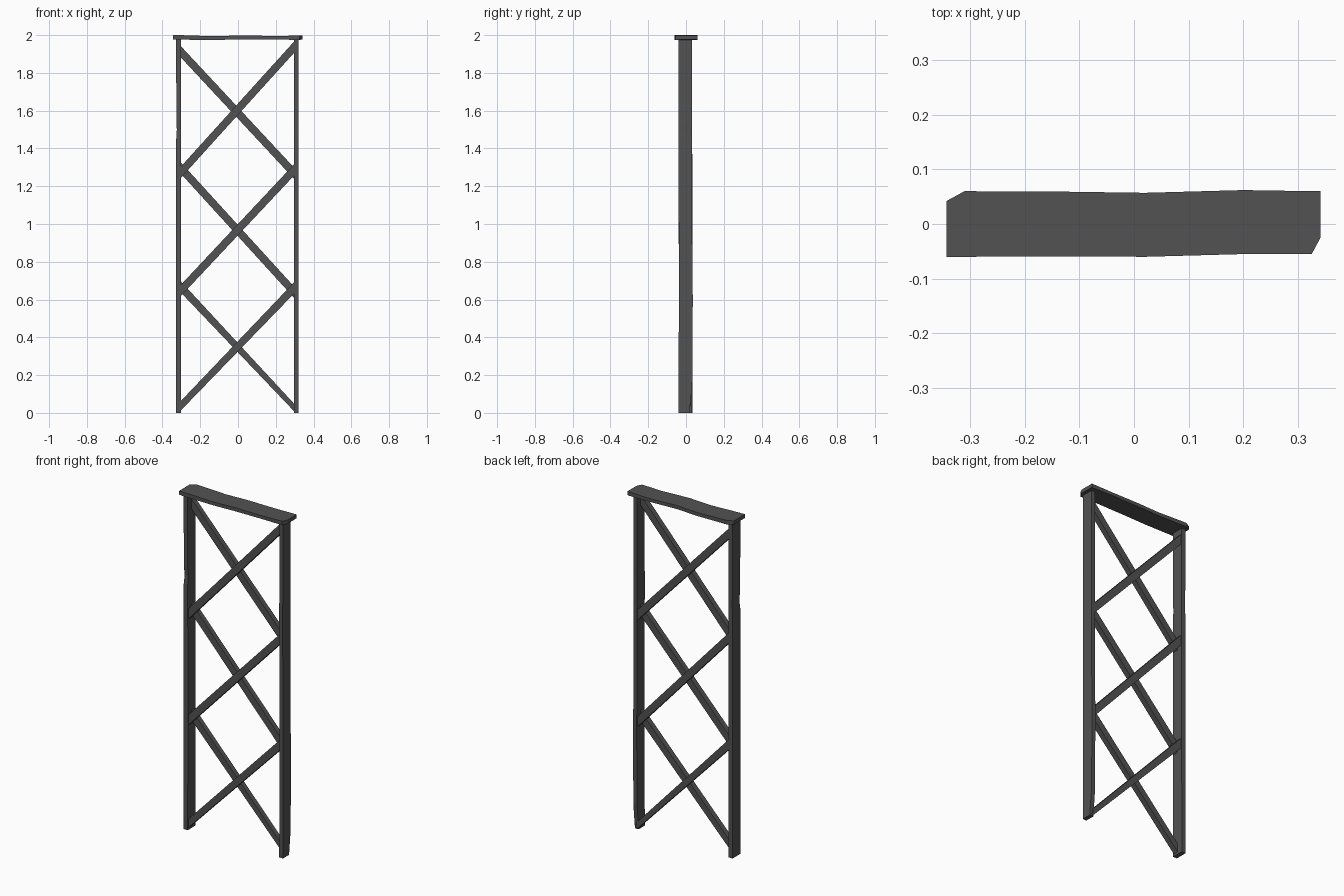
import bpy, bmesh
from mathutils import Vector

mat = bpy.data.materials.new("dark_metal")
mat.diffuse_color = (0.085, 0.085, 0.085, 1)


def loft(name, rings):
    """Flat-shaded solid through a row of four-cornered rings."""
    bm = bmesh.new()
    loops = [[bm.verts.new(Vector(p)) for p in ring] for ring in rings]
    for a, b in zip(loops, loops[1:]):
        for i in range(4):
            j = (i + 1) % 4
            bm.faces.new((a[i], a[j], b[j], b[i]))
    bm.faces.new(loops[0][::-1])
    bm.faces.new(loops[-1])
    bmesh.ops.recalc_face_normals(bm, faces=bm.faces)
    mesh = bpy.data.meshes.new(name)
    bm.to_mesh(mesh)
    bm.free()
    mesh.materials.append(mat)
    obj = bpy.data.objects.new(name, mesh)
    bpy.context.collection.objects.link(obj)
    return obj


def post(name, sections):
    # each section: z, x range, y range
    loft(name, [[(x0, y0, z), (x1, y0, z), (x1, y1, z), (x0, y1, z)]
                for z, x0, x1, y0, y1 in sections])


def brace(name, z_left, z_right, y0, y1, x0=-0.315, x1=0.305, h=0.03):
    # flat diagonal bar with ends cut upright against the posts
    loft(name, [[(x, y0, max(0, z - h)), (x, y1, max(0, z - h)),
                 (x, y1, z + h), (x, y0, z + h)]
                for x, z in ((x0, z_left), (x1, z_right))])


# Upright posts, slightly worn
post("left_post", [(0.0, -0.328, -0.302, -0.038, 0.034),
                   (0.55, -0.328, -0.301, -0.038, 0.034),
                   (1.45, -0.327, -0.301, -0.039, 0.033),
                   (1.5, -0.324, -0.301, -0.034, 0.033),
                   (1.55, -0.326, -0.301, -0.039, 0.033),
                   (1.98, -0.328, -0.302, -0.039, 0.033)])
post("right_post", [(0.0, 0.296, 0.321, -0.039, 0.018),
                    (0.15, 0.297, 0.321, -0.039, 0.033),
                    (0.6, 0.297, 0.320, -0.038, 0.036),
                    (0.9, 0.297, 0.320, -0.038, 0.033),
                    (1.48, 0.297, 0.319, -0.040, 0.032),
                    (1.52, 0.297, 0.321, -0.039, 0.033),
                    (1.98, 0.297, 0.321, -0.039, 0.033)])

# Cross braces: rising ones in front, falling ones behind
for i, (a, b) in enumerate(((0.02, 0.67), (0.635, 1.295), (1.26, 1.945))):
    brace(f"rising_brace_{i + 1}", a, b, -0.032, 0.0)
for i, (a, b) in enumerate(((0.68, 0.01), (1.31, 0.63), (1.925, 1.26))):
    brace(f"falling_brace_{i + 1}", a, b, -0.002, 0.028)

# Top plate with chipped corners and a slight dip
loft("top_plate", [[(x, y0, z0), (x, y1, z0), (x, y1, z1), (x, y0, z1)]
                   for x, y0, y1, z0, z1 in (
                       (-0.343, -0.06, 0.042, 1.978, 2.0),
                       (-0.31, -0.06, 0.06, 1.976, 2.0),
                       (-0.12, -0.059, 0.059, 1.974, 1.994),
                       (0.02, -0.06, 0.057, 1.978, 1.999),
                       (0.2, -0.055, 0.062, 1.976, 1.995),
                       (0.325, -0.055, 0.06, 1.975, 1.998),
                       (0.341, -0.025, 0.06, 1.976, 1.998))])
